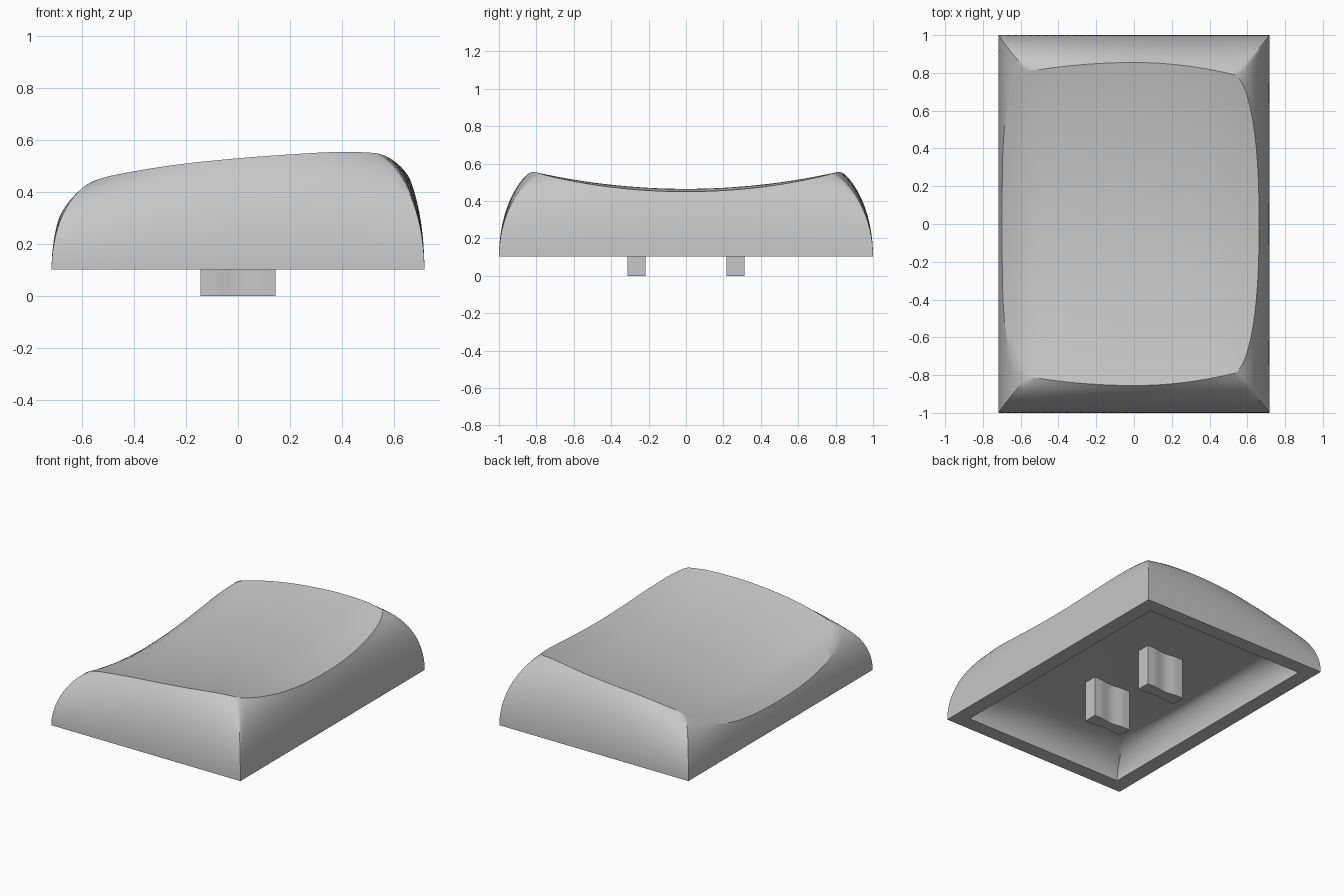
import bpy, bmesh, math

if "Cube" in bpy.data.objects:
    bpy.data.objects.remove(bpy.data.objects["Cube"])

BASE, HX, HY = 0.102, 0.718, 1.0        # skirt height, half width, half depth
LEFT, RIGHT, DIP = -0.55, 0.52, 0.09    # dish corners in x and dish depth
NX, NY, NV = 36, 48, 16

grey = bpy.data.materials.new("grey plastic")
grey.use_nodes = True
grey.diffuse_color = (0.57, 0.57, 0.57, 1)
grey.node_tree.nodes["Principled BSDF"].inputs["Base Color"].default_value = (0.57, 0.57, 0.57, 1)


def finish(bm, name):
    bmesh.ops.recalc_face_normals(bm, faces=bm.faces)
    mesh = bpy.data.meshes.new(name)
    bm.to_mesh(mesh)
    bm.free()
    mesh.materials.append(grey)
    obj = bpy.data.objects.new(name, mesh)
    bpy.context.collection.objects.link(obj)
    bpy.ops.object.select_all(action='DESELECT')
    obj.select_set(True)
    bpy.context.view_layer.objects.active = obj
    bpy.ops.object.shade_smooth_by_angle(angle=math.radians(30))


# Height of the dish's front and back ridge along x
RIDGE = [(-0.72, 0.335), (-0.65, 0.388), (-0.55, 0.445), (-0.4, 0.48), (-0.2, 0.51),
         (0, 0.53), (0.2, 0.545), (0.4, 0.555), (0.52, 0.551), (0.72, 0.535)]


def ridge(x):
    def slope(k):
        a, b = RIDGE[max(k - 1, 0)], RIDGE[min(k + 1, len(RIDGE) - 1)]
        return (b[1] - a[1]) / (b[0] - a[0])
    i = max(k for k in range(len(RIDGE) - 1) if RIDGE[k][0] <= x or k == 0)
    (x0, z0), (x1, z1) = RIDGE[i], RIDGE[i + 1]
    w = x1 - x0
    u = (x - x0) / w
    return ((1 + 2 * u) * (1 - u) ** 2 * z0 + u * (1 - u) ** 2 * w * slope(i)
            + u * u * (3 - 2 * u) * z1 + u * u * (u - 1) * w * slope(i + 1))


def dish(s, t):
    """Point of the scooped top; s runs over x in 0..1, t over y in -1..1."""
    left = LEFT - 0.148 * math.sqrt(max(0, 1 - t ** 4))
    right = RIGHT + 0.142 * math.sqrt(max(0, 1 - abs(t) ** 2.4))
    x = left + (right - left) * s
    cx = min(max(x, LEFT), RIGHT)
    y = t * (0.855 - (0.15 if x < 0 else 0.23) * cx * cx)
    return x, y, ridge(x) - DIP * (1 - t * t)


def bulge(v, k):
    """Inward lean of a wall at height fraction v, following an arc."""
    return (1 - math.sqrt(1 - (k * v) ** 2)) / (1 - math.sqrt(1 - k * k))


# Cap shell: dished top, bulging walls, flat bottom lip and hollow inside
bm = bmesh.new()
grid = [[bm.verts.new(dish(i / NX, math.sin(math.pi * (j / NY - 0.5))))
         for j in range(NY + 1)] for i in range(NX + 1)]
for i in range(NX):
    for j in range(NY):
        bm.faces.new((grid[i][j], grid[i + 1][j], grid[i + 1][j + 1], grid[i][j + 1]))

loop = ([(i, 0) for i in range(NX)] + [(NX, j) for j in range(NY)]
        + [(i, NY) for i in range(NX, 0, -1)] + [(0, j) for j in range(NY, 0, -1)])
rim = [grid[i][j] for i, j in loop]
foot = [(HX * (2 * i / NX - 1), HY * math.sin(math.pi * (j / NY - 0.5))) for i, j in loop]


def wall_point(n, v):
    (bx, by), (x, y, z) = foot[n], rim[n].co
    h = full = z - BASE
    if loop[n][0] in (0, NX):
        full = ridge(LEFT if x < 0 else RIGHT) - BASE
    lean = bulge(min(1, v * h / full), 0.975) / bulge(min(1, h / full), 0.975)
    return bx + (x - bx) * lean, by + (y - by) * bulge(v, 0.87), BASE + h * v


def hollow_point(n, v):
    a, b = foot[n][0] / HX, foot[n][1] / HY
    r = (abs(a) ** 4 + abs(b) ** 4) ** -0.25
    lean = 1 - math.cos(v * math.pi / 2)
    x = a * 0.615 * (1 - lean) + (0.46 * a * r - 0.04) * lean
    y = b * (0.9 * (1 - lean) + 0.67 * r * lean)
    return x, y, BASE + 0.18 * math.sin(v * math.pi / 2)


def ring(point, v):
    return [bm.verts.new(point(n, v)) for n in range(len(loop))]


rings = [rim]
rings += [ring(wall_point, 1 - k / NV) for k in range(1, NV + 1)]
rings += [ring(hollow_point, k / NV) for k in range(NV + 1)]
for upper, lower in zip(rings, rings[1:]):
    for n in range(len(loop)):
        m = (n + 1) % len(loop)
        bm.faces.new((upper[n], lower[n], lower[m], upper[m]))
bm.faces.new(rings[-1])
finish(bm, "cap_shell")


# Two mounting prongs with a shallow groove on each broad face
def prong(name, y):
    bm = bmesh.new()
    steps = 24
    edge = []
    for k in range(steps + 1):
        x = -0.145 + 0.29 * k / steps
        dip = 0.006 * (1 + math.cos(math.pi * x / 0.1)) if abs(x) < 0.1 else 0
        edge.append((x, 0.0475 - dip))
    outline = edge + [(x, -w) for x, w in reversed(edge)]
    face = bm.faces.new([bm.verts.new((x, y + w, 0)) for x, w in outline])
    top = bmesh.ops.extrude_face_region(bm, geom=[face])["geom"]
    bmesh.ops.translate(bm, vec=(0, 0, 0.29),
                        verts=[g for g in top if isinstance(g, bmesh.types.BMVert)])
    finish(bm, name)


prong("front_prong", -0.264)
prong("back_prong", 0.264)
